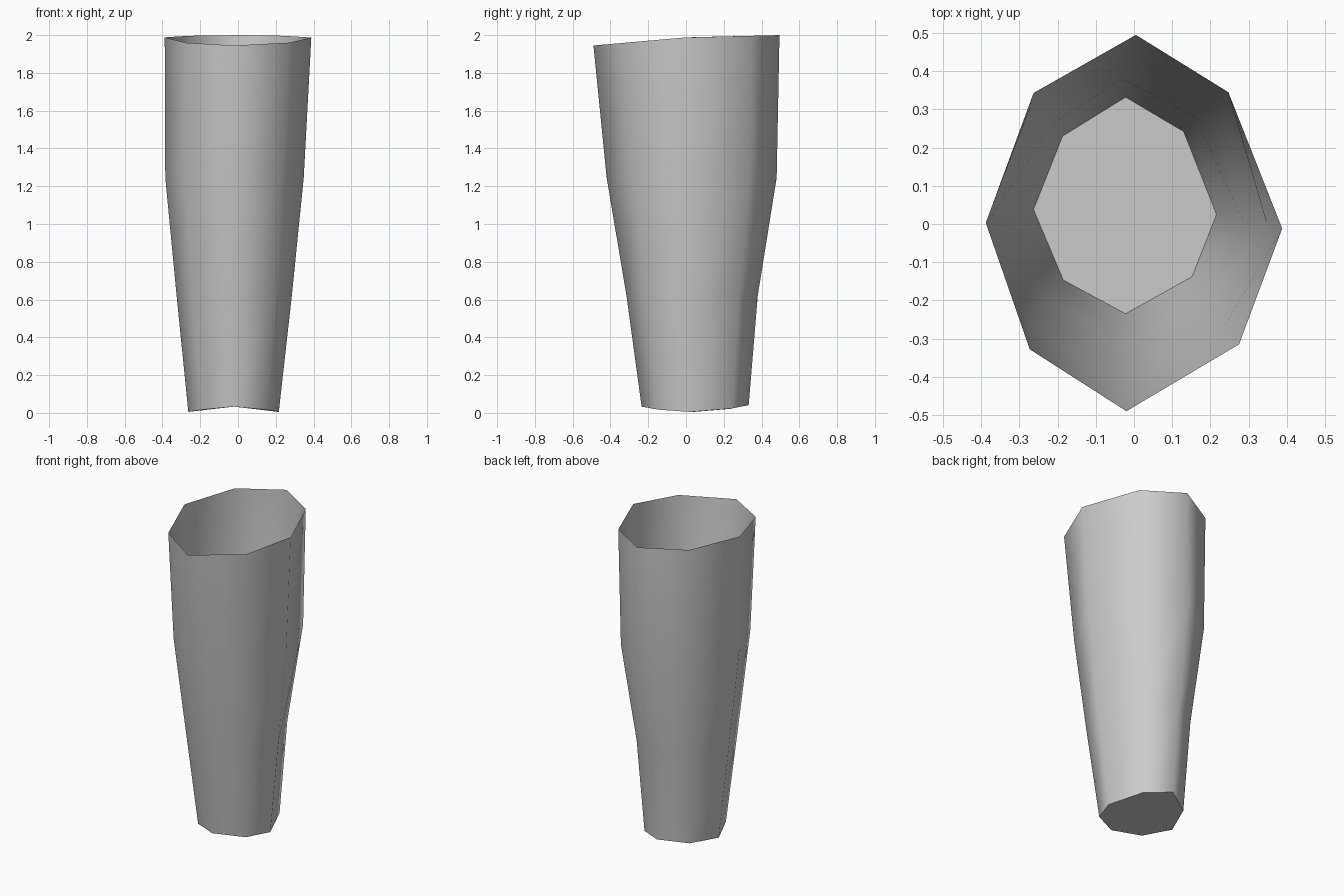
import bpy, bmesh, math

if "Cube" in bpy.data.objects:
    bpy.data.objects.remove(bpy.data.objects["Cube"])

# Eight-sided cross-sections, counter-clockwise from the front corner
RINGS = [
    [(-.022, -.235), (.152, -.138), (.216, .025), (.13, .242),
     (-.022, .332), (-.187, .23), (-.263, .038), (-.185, -.147)],
    [(-.022, -.315), (.2, -.2), (.285, .01), (.16, .28),
     (-.03, .38), (-.215, .262), (-.325, .02), (-.235, -.2)],
    [(-.025, -.42), (.235, -.27), (.348, 0), (.235, .335),
     (-.015, .48), (-.262, .33), (-.385, 0), (-.275, -.27)],
    [(-.02, -.49), (.275, -.315), (.388, -.012), (.247, .345),
     (.005, .495), (-.263, .343), (-.388, .003), (-.273, -.328)],
]


def height(level, y):
    """Height of a ring corner: saddle-shaped base, slanted rim."""
    if level == 0:
        return 0.005 + 0.4 * (y - 0.03) ** 2
    if level == 3:
        return 1.988 + (0.024 * y if y > 0 else 0.088 * y)
    return (0.62, 1.245)[level - 1]


bm = bmesh.new()
rings = [[bm.verts.new((x, y, height(i, y))) for x, y in ring]
         for i, ring in enumerate(RINGS)]

# Tapered wall, open at the top
for low, high in zip(rings, rings[1:]):
    for k in range(8):
        n = (k + 1) % 8
        bm.faces.new((low[k], low[n], high[n], high[k])).smooth = True

# Closed base with a crisp edge
base = bm.faces.new(rings[0][::-1])
for edge in base.edges:
    edge.smooth = False

mesh = bpy.data.meshes.new("tapered_sleeve")
bm.to_mesh(mesh)
bm.free()
sleeve = bpy.data.objects.new("tapered_sleeve", mesh)
bpy.context.collection.objects.link(sleeve)

grey = bpy.data.materials.new("light_grey")
grey.diffuse_color = (0.6, 0.6, 0.6, 1)
grey.use_nodes = True
grey.node_tree.nodes["Principled BSDF"].inputs["Base Color"].default_value = grey.diffuse_color
mesh.materials.append(grey)
